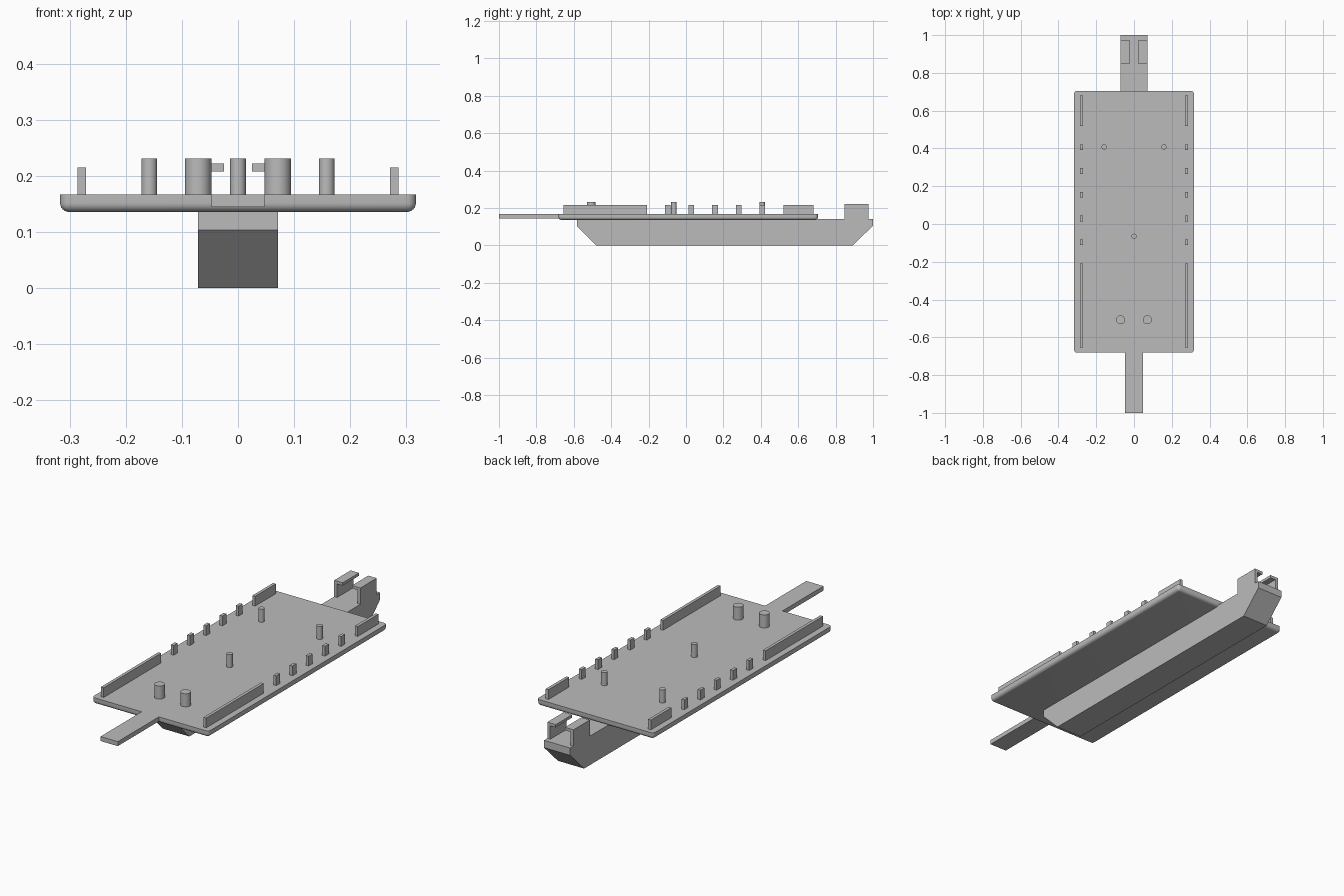
import bpy, bmesh, math

cube = bpy.data.objects.get("Cube")
if cube:
    bpy.data.objects.remove(cube, do_unlink=True)

grey = bpy.data.materials.new("light_grey")
grey.use_nodes = True
grey.diffuse_color = (0.5, 0.5, 0.5, 1)
grey.node_tree.nodes["Principled BSDF"].inputs["Base Color"].default_value = (0.5, 0.5, 0.5, 1)


def finish(name, bm):
    bmesh.ops.recalc_face_normals(bm, faces=bm.faces)
    mesh = bpy.data.meshes.new(name)
    bm.to_mesh(mesh)
    bm.free()
    mesh.materials.append(grey)
    obj = bpy.data.objects.new(name, mesh)
    bpy.context.collection.objects.link(obj)
    return obj


def smooth(obj):
    bpy.ops.object.select_all(action='DESELECT')
    obj.select_set(True)
    bpy.context.view_layer.objects.active = obj
    bpy.ops.object.shade_smooth_by_angle(angle=math.radians(35))


def box_mesh(x, y, z):
    bm = bmesh.new()
    bmesh.ops.create_cube(bm, size=1)
    for v in bm.verts:
        v.co = [lo + (c + 0.5) * (hi - lo) for c, (lo, hi) in zip(v.co, (x, y, z))]
    return bm


def box(name, x, y, z):
    return finish(name, box_mesh(x, y, z))


def extrude(name, outline, direction):
    bm = bmesh.new()
    face = bm.faces.new([bm.verts.new(p) for p in outline])
    new = bmesh.ops.extrude_face_region(bm, geom=[face])["geom"]
    bmesh.ops.translate(bm, vec=direction, verts=[e for e in new if isinstance(e, bmesh.types.BMVert)])
    return finish(name, bm)


def peg(name, x, y, radius):
    bm = bmesh.new()
    bmesh.ops.create_cone(bm, cap_ends=True, segments=32, radius1=radius, radius2=radius, depth=0.071)
    bmesh.ops.translate(bm, vec=(x, y, 0.1955), verts=bm.verts)
    smooth(finish(name, bm))


# Deck plate: rounded everywhere except around its top face
bm = box_mesh((-0.317, 0.317), (-0.681, 0.705), (0.136, 0.167))
edges = [e for e in bm.edges if min(v.co.z for v in e.verts) < 0.15]
bmesh.ops.bevel(bm, geom=edges, offset=0.016, segments=6, profile=0.5, affect='EDGES')
smooth(finish("deck_plate", bm))

# Front tongue
box("front_tongue", (-0.047, 0.047), (-1, -0.67), (0.145, 0.167))

# Keel with sloped ends
W = 0.071
keel = [(-0.583, 0.142), (-0.583, 0.104), (-0.479, 0), (0.892, 0), (1, 0.106), (1, 0.142)]
extrude("keel", [(-W, y, z) for y, z in keel], (2 * W, 0, 0))

for side, s in (("left", 1), ("right", -1)):
    # Rear hook: wall with an inward lip
    hook = [(W, 0.14), (W, 0.222), (0.025, 0.222), (0.025, 0.208), (0.055, 0.208), (0.055, 0.14)]
    extrude(side + "_rear_hook", [(s * x, 0.848, z) for x, z in hook], (0, 0.127, 0))

    # Side rails and the row of short tabs
    rail_x = sorted((s * 0.271, s * 0.286))
    rail_z = (0.16, 0.215)
    box(side + "_front_rail", rail_x, (-0.655, -0.209), rail_z)
    box(side + "_rear_rail", rail_x, (0.52, 0.681), rail_z)
    for i in range(5):
        y = -0.097 + i * 0.126
        box(f"{side}_tab_{i + 1}", rail_x, (y - 0.015, y + 0.015), rail_z)

    # Paired round posts
    peg(side + "_front_post", s * 0.071, -0.507, 0.0235)
    peg(side + "_rear_post", s * 0.158, 0.408, 0.014)

peg("centre_post", 0, -0.065, 0.014)
